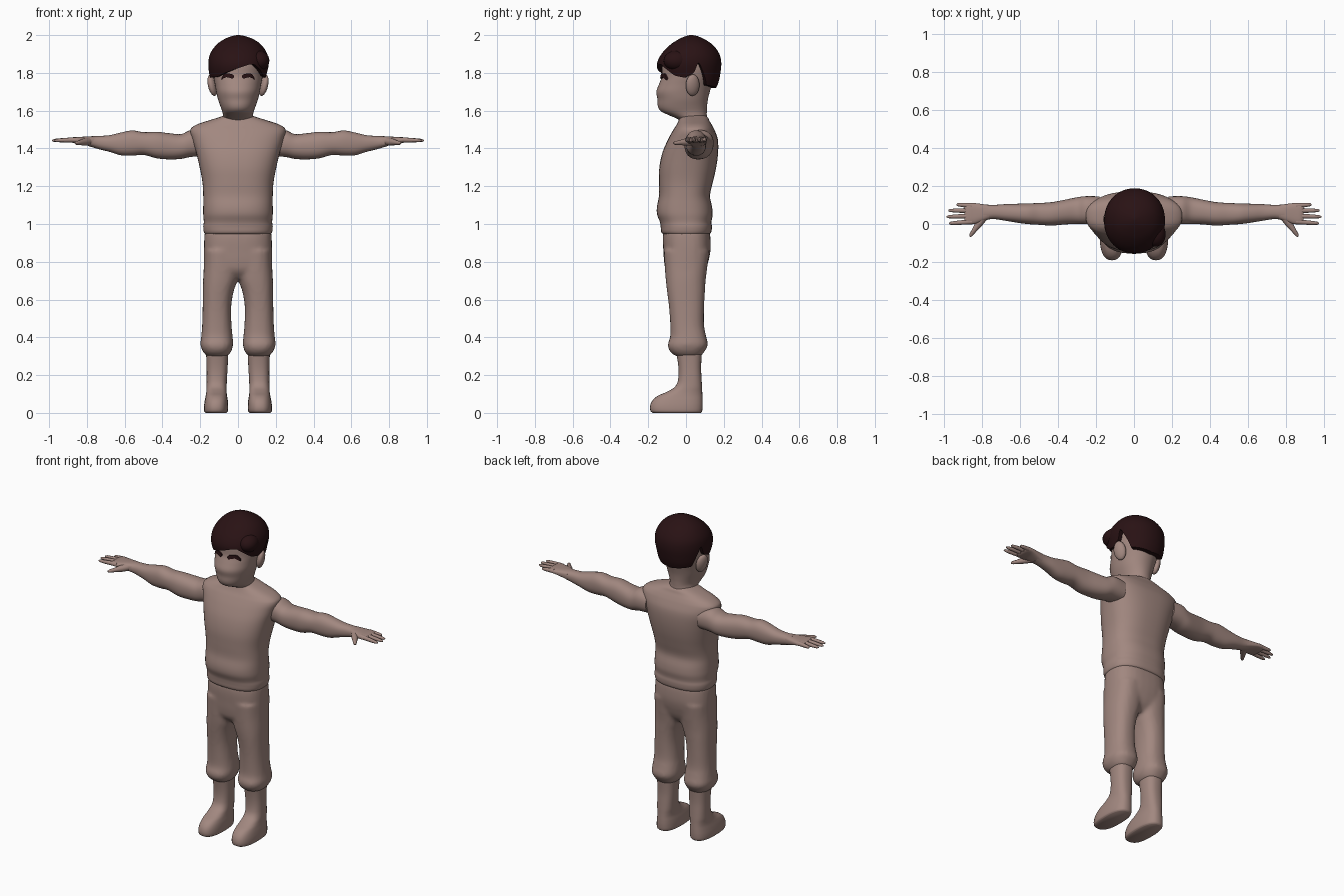
import bpy, bmesh, math
from mathutils import Vector, Matrix


def material(name, rgb):
    m = bpy.data.materials.new(name)
    m.diffuse_color = (*rgb, 1)
    return m


CLAY = material("warm clay", (0.36, 0.245, 0.215))
HAIR = material("dark brown", (0.022, 0.006, 0.007))


def finish(name, bm, mat, angle=50, remesh=0):
    bmesh.ops.recalc_face_normals(bm, faces=bm.faces)
    me = bpy.data.meshes.new(name)
    bm.to_mesh(me)
    bm.free()
    me.materials.append(mat)
    ob = bpy.data.objects.new(name, me)
    bpy.context.collection.objects.link(ob)
    bpy.context.view_layer.objects.active = ob
    ob.select_set(True)
    bpy.ops.object.shade_smooth_by_angle(angle=math.radians(angle))
    ob.select_set(False)
    if remesh:  # melts joined pieces into one skin
        r = ob.modifiers.new("blend", 'REMESH')
        r.mode, r.voxel_size, r.use_smooth_shade = 'VOXEL', remesh, True
        s = ob.modifiers.new("soften", 'SMOOTH')
        s.factor, s.iterations = 0.5, 5
    return ob


def sample(rows, s):
    """Smoothly interpolate a table of rows keyed by their first column."""
    s = min(max(s, rows[0][0]), rows[-1][0])
    i = max(k for k in range(len(rows) - 1) if rows[k][0] <= s)
    a, b = rows[i], rows[i + 1]
    p, q = rows[max(i - 1, 0)], rows[min(i + 2, len(rows) - 1)]
    h = b[0] - a[0]
    t = (s - a[0]) / h
    out = []
    for k in range(1, len(a)):
        m0 = (b[k] - p[k]) / (b[0] - p[0]) * h
        m1 = (q[k] - a[k]) / (q[0] - a[0]) * h
        out.append((2*t**3 - 3*t*t + 1) * a[k] + (t**3 - 2*t*t + t) * m0
                   + (3*t*t - 2*t**3) * b[k] + (t**3 - t*t) * m1)
    return out


def oval(a0, a1, b0, b1, ang, n):
    c, s = math.cos(ang), math.sin(ang)
    f = lambda v: math.copysign(abs(v) ** (2 / n), v)
    return (a0 + a1) / 2 + (a1 - a0) / 2 * f(c), (b0 + b1) / 2 + (b1 - b0) / 2 * f(s)


def skin(bm, rings):
    rings = [[bm.verts.new(p) for p in r] for r in rings]
    n = len(rings[0])
    for a, b in zip(rings, rings[1:]):
        for i in range(n):
            bm.faces.new((a[i], a[(i + 1) % n], b[(i + 1) % n], b[i]))
    bm.faces.new(rings[0][::-1])
    bm.faces.new(rings[-1])


def loft(bm, rows, axis='z', sub=4, seg=32, n=2.3):
    """Rows: position on axis, then low/high of both cross directions."""
    rings = []
    for i in range(len(rows) - 1):
        for j in range(sub + (i == len(rows) - 2)):
            s = rows[i][0] + (rows[i + 1][0] - rows[i][0]) * j / sub
            r = sample(rows, s)
            pts = [oval(*r, 2 * math.pi * k / seg, n) for k in range(seg)]
            rings.append([(u, v, s) if axis == 'z' else (s, u, v) for u, v in pts])
    skin(bm, rings)


def mirrored(bm):
    geo = bmesh.ops.duplicate(bm, geom=bm.verts[:] + bm.edges[:] + bm.faces[:])["geom"]
    vs = [g for g in geo if isinstance(g, bmesh.types.BMVert)]
    bmesh.ops.scale(bm, vec=(-1, 1, 1), verts=vs)


def sym(rows):
    return [(z, -w, w, f, b) for z, w, f, b in rows]


# Sleeveless top
bm = bmesh.new()
loft(bm, sym([(.945, .172, -.118, .122), (.955, .180, -.130, .133), (.985, .184, -.134, .137),
              (1.01, .181, -.138, .135), (1.05, .184, -.153, .141), (1.09, .184, -.154, .138),
              (1.15, .184, -.143, .127), (1.22, .188, -.143, .142), (1.30, .203, -.141, .160),
              (1.38, .222, -.124, .170), (1.45, .243, -.094, .168), (1.50, .252, -.066, .150),
              (1.525, .222, -.05, .137), (1.545, .165, -.04, .125), (1.565, .10, -.032, .115),
              (1.575, .07, -.02, .10)]), n=2.5, seg=48)
finish("sleeveless_top", bm, CLAY)

# Trousers: two legs blended into the hips
bm = bmesh.new()
loft(bm, [(.30, .055, .165, -.055, .08), (.325, .036, .186, -.085, .098), (.36, .026, .199, -.097, .116),
          (.40, .028, .195, -.084, .108), (.46, .034, .190, -.083, .096), (.56, .036, .187, -.09, .096),
          (.64, .024, .186, -.10, .10), (.70, .004, .185, -.107, .104), (.78, -.01, .181, -.113, .114),
          (.86, -.01, .179, -.118, .124)], n=2.4)
mirrored(bm)
loft(bm, sym([(.71, .14, -.07, .07), (.75, .178, -.105, .10), (.80, .181, -.116, .118),
              (.86, .181, -.12, .13), (.92, .179, -.123, .13), (.965, .175, -.12, .125)]), n=2.6)
finish("trousers", bm, CLAY, remesh=.011)

# Lower legs with boots
bm = bmesh.new()
loft(bm, [(0, .062, .172, -.175, .078), (.008, .054, .179, -.187, .085), (.035, .052, .180, -.190, .088),
          (.065, .054, .176, -.178, .088), (.09, .058, .171, -.150, .087), (.11, .060, .168, -.105, .086),
          (.135, .060, .167, -.062, .085), (.17, .059, .166, -.043, .083), (.24, .055, .166, -.04, .08),
          (.34, .05, .17, -.055, .085)], n=2.5)
mirrored(bm)
finish("boots", bm, CLAY)

# Arms
bm = bmesh.new()
loft(bm, [(.18, .005, .145, 1.36, 1.49), (.25, .000, .146, 1.355, 1.497), (.30, .000, .140, 1.345, 1.476),
          (.36, -.002, .128, 1.342, 1.480), (.43, -.008, .115, 1.348, 1.488), (.50, -.004, .110, 1.366, 1.486),
          (.56, .000, .108, 1.362, 1.495), (.62, .008, .106, 1.364, 1.484), (.68, .018, .104, 1.382, 1.470),
          (.74, .026, .100, 1.397, 1.466), (.79, .020, .103, 1.412, 1.464)], axis='x')
mirrored(bm)
finish("arms", bm, CLAY)


def tube(bm, start, end, r0, r1, seg=12):
    a, b = Vector(start), Vector(end)
    q = (b - a).to_track_quat('Z', 'Y')
    prof = [(0, r0), (.35, r0 * .92), (.7, r1 * 1.1), (.92, r1 * .85), (1, r1 * .35)]
    skin(bm, [[a.lerp(b, t) + q @ Vector((r * math.cos(k * math.tau / seg),
              r * math.sin(k * math.tau / seg), 0)) for k in range(seg)] for t, r in prof])


# Hands: palm, four fingers and a thumb
bm = bmesh.new()
loft(bm, [(.76, .026, .100, 1.405, 1.464), (.80, .012, .105, 1.416, 1.463), (.84, .000, .110, 1.426, 1.461),
          (.875, -.003, .110, 1.430, 1.459), (.89, .004, .104, 1.437, 1.453)], axis='x', n=2.8)
for y0, y1, tip in ((.012, .003, .972), (.042, .038, .984), (.07, .071, .975), (.096, .102, .932)):
    tube(bm, (.85, y0, 1.446), (tip, y1, 1.442), .0135, .0095)
tube(bm, (.79, .035, 1.437), (.862, -.066, 1.428), .021, .011)
mirrored(bm)
finish("hands", bm, CLAY)

# Head and neck
HEAD = sym([(1.50, .078, -.018, .118), (1.55, .078, -.036, .112), (1.575, .079, -.088, .110),
            (1.595, .083, -.130, .110), (1.62, .092, -.148, .111), (1.66, .106, -.151, .116),
            (1.70, .115, -.157, .126), (1.74, .122, -.143, .138), (1.78, .130, -.128, .150),
            (1.85, .132, -.124, .160), (1.92, .105, -.085, .13), (1.96, .06, -.03, .08)])
bm = bmesh.new()
loft(bm, HEAD, seg=48, n=2.1)
finish("head", bm, CLAY)

# Ears
bm = bmesh.new()
bmesh.ops.create_uvsphere(bm, u_segments=20, v_segments=12, radius=1, matrix=(
    Matrix.Translation((.135, .035, 1.735)) @ Matrix.Rotation(.22, 4, 'Y')
    @ Matrix.Rotation(.35, 4, 'Z') @ Matrix.Diagonal((.022, .038, .058, 1))))
mirrored(bm)
finish("ears", bm, CLAY)

# Hair: a shell whose lower edge follows the hairline around the head
CAP = [(1.70, -.120, .120, -.10, .150), (1.75, -.142, .140, -.12, .172), (1.80, -.153, .153, -.146, .182),
       (1.85, -.157, .163, -.153, .187), (1.90, -.148, .155, -.130, .177), (1.95, -.113, .122, -.082, .140),
       (1.98, -.070, .078, -.035, .095), (1.995, -.030, .036, .0, .06), (2.0, -.006, .010, .02, .035)]
# Hairline height by angle in degrees: 0 = right side, 90 = back, 270 = front
LINE = [(-60, 1.845), (-45, 1.82), (-28, 1.785), (-10, 1.775), (8, 1.80), (16, 1.86), (26, 1.80),
        (34, 1.735), (90, 1.72), (146, 1.735), (154, 1.80), (164, 1.86), (172, 1.80), (190, 1.775),
        (225, 1.78), (250, 1.805), (270, 1.825), (290, 1.845), (300, 1.845)]


def hairline(d):
    d = d if d < 300 else d - 360
    (a, za), (b, zb) = next(p for p in zip(LINE, LINE[1:]) if p[0][0] <= d <= p[1][0])
    return za + (zb - za) * (d - a) / (b - a)


bm = bmesh.new()
SEG, rings = 120, []
for j in range(-1, 21):
    ring = []
    for k in range(SEG):
        d = 360 * k / SEG
        zb = hairline(d)
        z = zb + (2.0 - zb) * math.sin(max(j, 0) / 20 * math.pi / 2)
        x, y = oval(*sample(CAP, z), math.radians(d), 2.1)
        if j < 0:  # inner rim tucked into the head
            x, y = x * .72, .03 + (y - .03) * .72
        ring.append((x, y, z))
    rings.append(ring)
skin(bm, rings)
finish("hair", bm, HAIR, 60)

# Quiff at the front corner
bm = bmesh.new()
bmesh.ops.create_uvsphere(bm, u_segments=24, v_segments=14, radius=1, matrix=(
    Matrix.Translation((.105, -.045, 1.865)) @ Matrix.Rotation(.3, 4, 'Z') @ Matrix.Diagonal((.06, .075, .055, 1))))
finish("hair_quiff", bm, HAIR)


# Eyebrows: thin plates that follow the face
def face_y(x, z):
    x0, x1, f, b = sample(HEAD, z)
    return (f + b) / 2 - (b - f) / 2 * (1 - abs(x / x1) ** 2.1) ** (1 / 2.1)


bm = bmesh.new()
rings = []
for x, lo, hi in ((.020, 1.777, 1.785), (.028, 1.769, 1.792), (.045, 1.774, 1.796),
                  (.062, 1.778, 1.798), (.075, 1.772, 1.792), (.088, 1.762, 1.774)):
    rings.append([(x, face_y(x, z) - o, z) for z, o in ((lo, .009), (hi, .009), (hi, .0), (lo, .0))])
skin(bm, rings)
mirrored(bm)
finish("eyebrows", bm, HAIR, 40)
